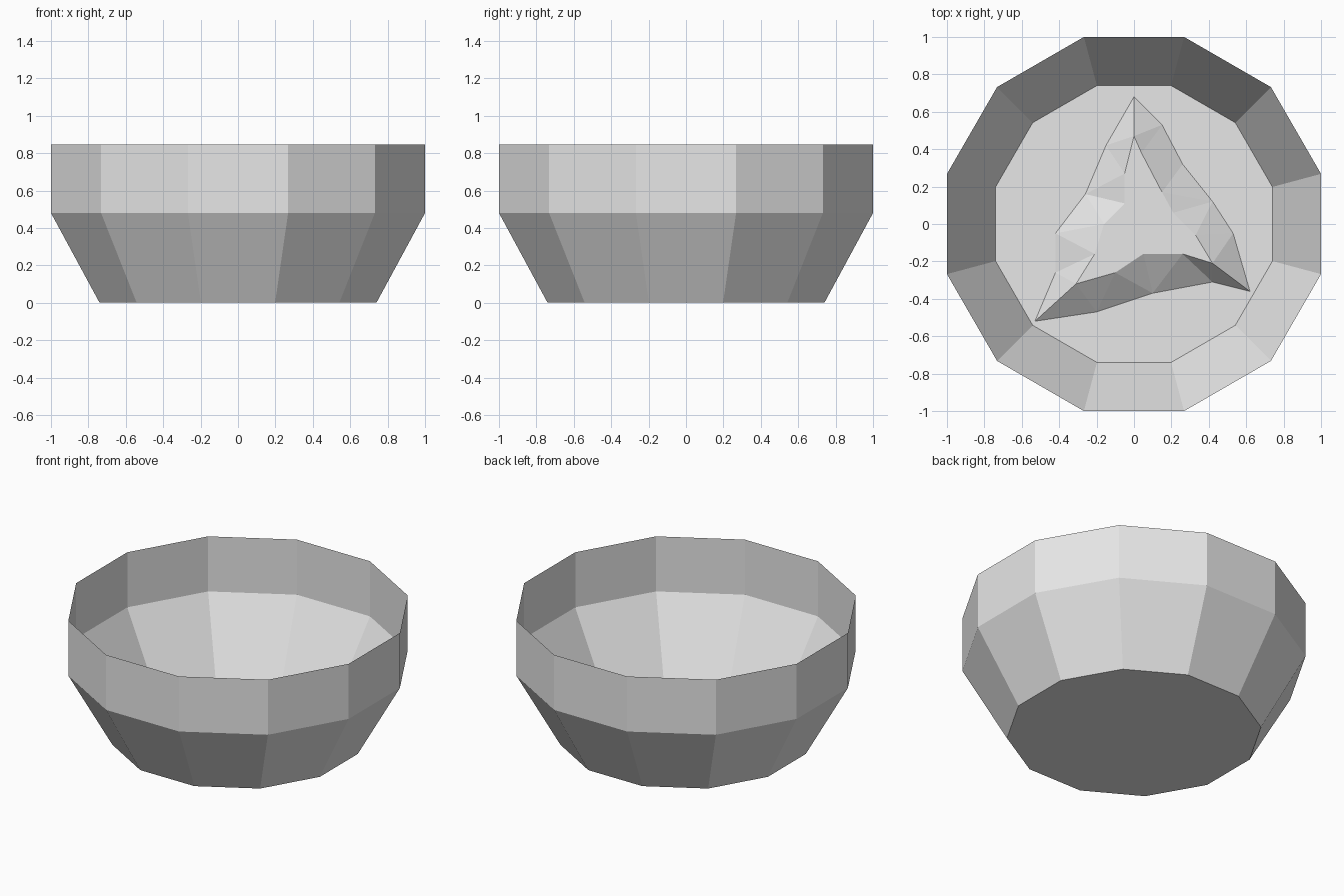
import bpy
import bmesh
from math import cos, sin, pi

old = bpy.data.objects.get("Cube")
if old:
    bpy.data.objects.remove(old, do_unlink=True)

SIDES = 12
LUMP_HEIGHT = 0.13

grey = bpy.data.materials.new("light_grey")
grey.use_nodes = True
colour = (0.8, 0.8, 0.8, 1)
grey.diffuse_color = colour
grey.node_tree.nodes["Principled BSDF"].inputs["Base Color"].default_value = colour


def finish(name, bm):
    """Turn a bmesh into a flat-shaded grey object."""
    bmesh.ops.recalc_face_normals(bm, faces=bm.faces)
    mesh = bpy.data.meshes.new(name)
    bm.to_mesh(mesh)
    bm.free()
    mesh.materials.append(grey)
    obj = bpy.data.objects.new(name, mesh)
    bpy.context.collection.objects.link(obj)
    return obj


def ring(bm, points, z):
    return [bm.verts.new((x, y, z)) for x, y in points]


def bridge(bm, lower, upper):
    """Join two rings that have the same number of points."""
    count = len(lower)
    for i in range(count):
        j = (i + 1) % count
        bm.faces.new((lower[i], lower[j], upper[j], upper[i]))


def polygon(apothem):
    """Regular polygon whose flat sides face the axes."""
    radius = apothem / cos(pi / SIDES)
    angles = [(i + 0.5) * 2 * pi / SIDES for i in range(SIDES)]
    return [(radius * cos(a), radius * sin(a)) for a in angles]


# Bowl: thin open shell with a sloped lower wall and an upright rim band
bm = bmesh.new()
foot = ring(bm, polygon(0.74), 0)
waist = ring(bm, polygon(1), 0.48)
rim = ring(bm, polygon(1), 0.845)
bm.faces.new(foot)
bridge(bm, foot, waist)
bridge(bm, waist, rim)
finish("bowl", bm)

# Contents: low three-armed lump on the floor, as (base point, top point) pairs
outline = [
    ((0, 0.68), (0, 0.47)),
    ((0.15, 0.53), (0.04, 0.38)),
    ((0.26, 0.32), (0.15, 0.17)),
    ((0.42, 0.12), (0.21, 0.06)),
    ((0.53, -0.05), (0.33, -0.06)),
    ((0.62, -0.36), (0.42, -0.21)),
    ((0.42, -0.31), (0.26, -0.16)),
    ((0.1, -0.37), (0.05, -0.16)),
    ((-0.2, -0.47), (-0.1, -0.26)),
    ((-0.53, -0.52), (-0.31, -0.32)),
    ((-0.42, -0.26), (-0.21, -0.16)),
    ((-0.42, -0.05), (-0.16, 0)),
    ((-0.26, 0.16), (-0.05, 0.11)),
    ((-0.15, 0.42), (-0.05, 0.27)),
]
bm = bmesh.new()
base = ring(bm, [pair[0] for pair in outline], 0.002)
top = ring(bm, [pair[1] for pair in outline], LUMP_HEIGHT)
bridge(bm, base, top)
bm.faces.new(top)
bm.faces.new(base)
bmesh.ops.triangulate(bm, faces=bm.faces)
finish("bowl_contents", bm)
